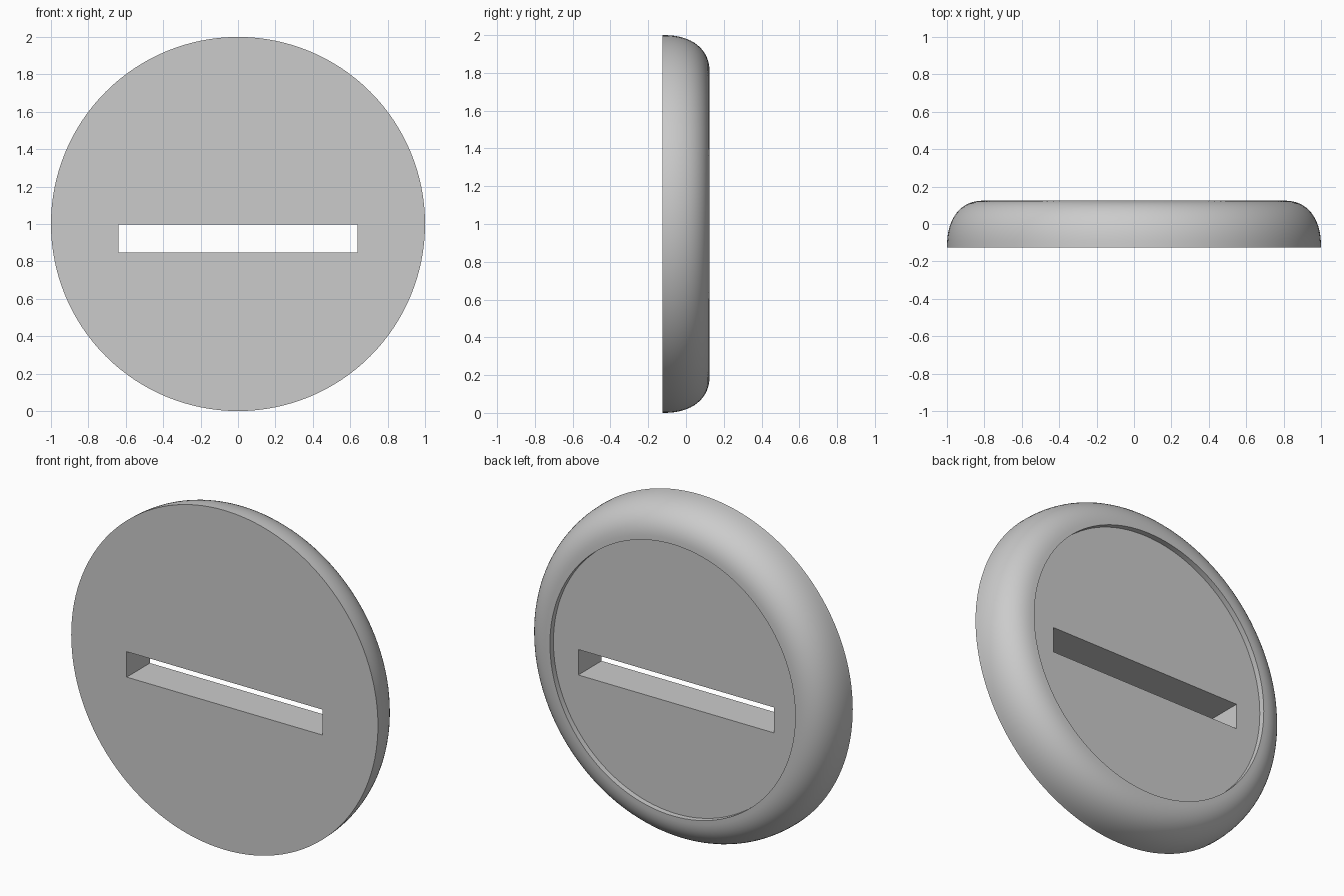
import bpy, bmesh
from math import pi, sin, cos

if "Cube" in bpy.data.objects:
    bpy.data.objects.remove(bpy.data.objects["Cube"])

FRONT, BACK, FLOOR = -0.125, 0.125, 0.092
CENTRE_Z = 1.0
RIM = 0.8            # radius of the recess in the back

grey = bpy.data.materials.new("grey")
grey.use_nodes = True
colour = (0.6, 0.6, 0.6, 1)
grey.diffuse_color = colour
grey.node_tree.nodes["Principled BSDF"].inputs["Base Color"].default_value = colour


def add_object(name, bm):
    bmesh.ops.recalc_face_normals(bm, faces=bm.faces)
    mesh = bpy.data.meshes.new(name)
    bm.to_mesh(mesh)
    bm.free()
    mesh.materials.append(grey)
    obj = bpy.data.objects.new(name, mesh)
    bpy.context.collection.objects.link(obj)
    return obj


# Disc: rounded edge profile, ending in the shallow recess wall
steps = 16
profile = []
for i in range(steps + 1):
    a = pi / 2 * i / steps
    r = RIM + (1 - RIM) * max(cos(a), 0) ** (2 / 2.3)
    y = FRONT + (BACK - FRONT) * sin(a) ** (2 / 2.3)
    profile.append((r, y))
profile.append((RIM, FLOOR))

bm = bmesh.new()
verts = [bm.verts.new((r, y, CENTRE_Z)) for r, y in profile]
edges = [bm.edges.new(pair) for pair in zip(verts, verts[1:])]
bmesh.ops.spin(bm, geom=verts + edges, cent=(0, 0, CENTRE_Z), axis=(0, 1, 0),
               angle=2 * pi, steps=128)
bmesh.ops.remove_doubles(bm, verts=bm.verts, dist=0.0005)
# Flat front and recess floor
bmesh.ops.holes_fill(bm, edges=[e for e in bm.edges if e.is_boundary], sides=0)
disc = add_object("disc", bm)

# Slot cut right through
bm = bmesh.new()
bmesh.ops.create_cube(bm, size=1)
bmesh.ops.scale(bm, vec=(1.276, 1, 0.15), verts=bm.verts)
bmesh.ops.translate(bm, vec=(0, 0, 0.922), verts=bm.verts)
cutter = add_object("slot_cutter", bm)
cutter.hide_render = True

cut = disc.modifiers.new("slot", "BOOLEAN")
cut.operation = "DIFFERENCE"
cut.solver = "EXACT"
cut.object = cutter

bpy.ops.object.select_all(action="DESELECT")
disc.select_set(True)
bpy.context.view_layer.objects.active = disc
bpy.ops.object.modifier_apply(modifier=cut.name)
bpy.data.objects.remove(cutter)
bpy.ops.object.shade_smooth_by_angle(angle=pi / 6)
